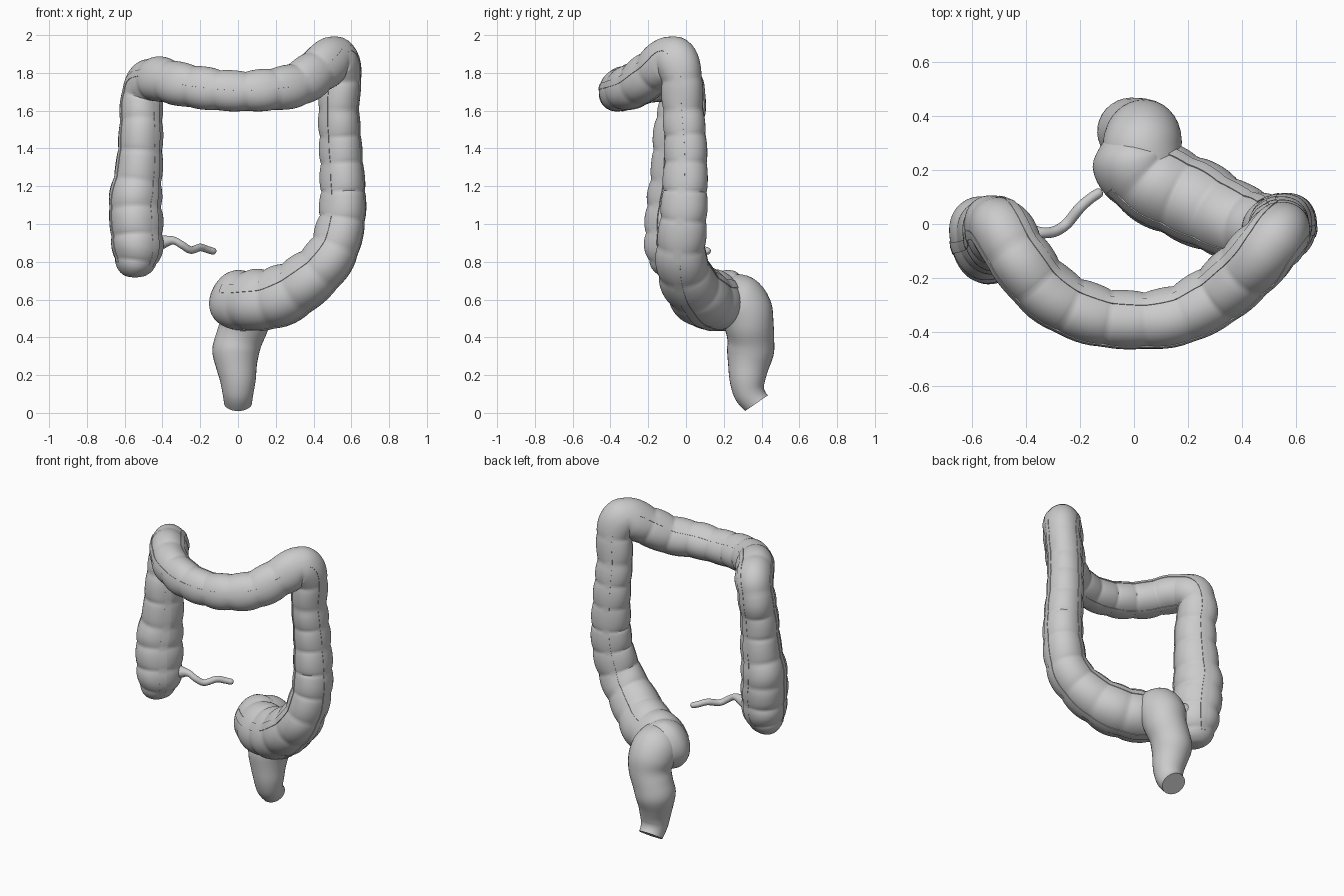
import bpy, bmesh
from math import sin, cos, pi
from mathutils import Vector

if "Cube" in bpy.data.objects:
    bpy.data.objects.remove(bpy.data.objects["Cube"])

CENTRE = Vector((0, 0.12, 1.6))  # the colon loops around this point


def sample(pts, step=0.012):
    """Catmull-Rom through (x, y, z, radius) points, evenly spaced."""
    P = [Vector(p) for p in pts]
    P = [2 * P[0] - P[1]] + P + [2 * P[-1] - P[-2]]
    dense = []
    for i in range(1, len(P) - 2):
        a, b, c, d = P[i - 1:i + 3]
        for k in range(40):
            t = k / 40
            dense.append(0.5 * (2 * b + (c - a) * t + (2 * a - 5 * b + 4 * c - d) * t * t
                                + (3 * b - a - 3 * c + d) * t ** 3))
    dense.append(P[-2])
    out = [dense[0]]
    for p in dense[1:]:
        if (p - out[-1]).length >= step:
            out.append(p)
    if (dense[-1] - out[-1]).length > 1e-4:
        out.append(dense[-1])
    return out


def frames(path, centre, smooth=5):
    """Position, radius, outward and side vector at each sample."""
    res, n = [], len(path)
    for i, p in enumerate(path):
        a, b = path[max(i - smooth, 0)], path[min(i + smooth, n - 1)]
        t = (b - a).to_3d().normalized()
        pos = p.to_3d()
        o = pos - centre
        o = (o - t * o.dot(t)).normalized()
        res.append((pos, p[3], o, t.cross(o)))
    return res


def make(name, rings):
    """Skin a list of rings into a smooth capped mesh."""
    bm = bmesh.new()
    rows = [[bm.verts.new(v) for v in r] for r in rings]
    m = len(rows[0])
    for a, b in zip(rows, rows[1:]):
        for j in range(m):
            k = (j + 1) % m
            bm.faces.new((a[j], a[k], b[k], b[j]))
    bm.faces.new(rows[0][::-1])
    bm.faces.new(rows[-1])
    bmesh.ops.recalc_face_normals(bm, faces=bm.faces)
    me = bpy.data.meshes.new(name)
    bm.to_mesh(me)
    bm.free()
    ob = bpy.data.objects.new(name, me)
    bpy.context.collection.objects.link(ob)
    bpy.context.view_layer.objects.active = ob
    ob.select_set(True)
    bpy.ops.object.shade_smooth_by_angle(angle=pi / 4)
    ob.select_set(False)


def tube(name, pts, sides=32, step=0.012, shape=lambda s, a: 1.0, centre=CENTRE):
    fr = frames(sample(pts, step), centre)
    ang = [2 * pi * j / sides for j in range(sides)]
    make(name, [[p + (o * cos(a) + s * sin(a)) * r * shape(i * step, a) for a in ang]
                for i, (p, r, o, s) in enumerate(fr)])
    return fr


# Colon: cecum, ascending, transverse, descending, sigmoid
colon_pts = [
    (-.55, -.075, .718, .02), (-.55, -.075, .73, .06), (-.547, -.075, .775, .1),
    (-.535, -.07, .86, .132), (-.54, -.06, 1.0, .14), (-.545, -.05, 1.13, .139),
    (-.525, -.045, 1.3, .123), (-.515, -.04, 1.5, .115), (-.512, -.015, 1.64, .113),
    (-.485, -.03, 1.735, .116), (-.42, -.135, 1.765, .118), (-.31, -.26, 1.74, .115),
    (-.16, -.335, 1.715, .112), (0, -.357, 1.702, .107), (.16, -.34, 1.71, .112),
    (.305, -.265, 1.735, .118), (.42, -.165, 1.81, .121), (.51, -.07, 1.876, .12),
    (.545, -.025, 1.79, .111), (.535, -.015, 1.62, .109), (.545, 0, 1.4, .113),
    (.557, -.005, 1.15, .121), (.545, -.015, .99, .126), (.49, -.025, .83, .134),
    (.37, .01, .705, .146), (.22, .085, .615, .16), (.07, .16, .592, .16),
    (.0, .235, .592, .155), (.01, .29, .58, .12)]
STEP = 0.0105


def haustra(s, a, depth=1.0):
    """Pouches bulging between the three bands, pinched at regular spacing."""
    bump = abs(sin(pi * s / 0.125)) ** 0.6
    lobe = 0.5 - 0.5 * cos(3 * a)
    deep = 1 + 0.12 * sin(a) ** 2 * min(1, max(0, (1.0 - s) / 0.2))
    return deep * (0.925 + depth * bump * (0.05 + 0.05 * lobe) + 0.02 * lobe)


fr = tube("colon", colon_pts, 60, STEP, haustra)

# Taeniae: three thin raised bands running along the colon
for n, base in enumerate((0, 2 * pi / 3, -2 * pi / 3)):
    rings = []
    for i in range(10, len(fr) - 9, 2):
        p, r, o, s = fr[i]
        top = 0.03 + haustra(i * STEP, base)
        rings.append([p + (o * cos(base + w) + s * sin(base + w)) * r * k
                      for w, k in ((-.16, top - .12), (-.16, top), (0, top + .004),
                                   (.16, top), (.16, top - .12))])
    make("taenia_%d" % (n + 1), rings)

# Rectum, smooth and cut off at a slant
tube("rectum", [
    (.06, .18, .595, .13), (.035, .24, .597, .143), (.03, .285, .583, .147),
    (.033, .32, .53, .142), (.03, .335, .46, .13), (.005, .343, .39, .124),
    (-.013, .341, .32, .124), (-.007, .33, .24, .107), (0, .326, .17, .094),
    (0, .334, .11, .083), (0, .352, .075, .077), (0, .374, .052, .074)],
    32, 0.015, centre=Vector((0, -3, -.5)))

# Appendix with rounded tip
tube("appendix", [
    (-.44, -.03, .90, .05), (-.395, -.03, .905, .035), (-.34, -.033, .912, .021),
    (-.295, -.028, .888, .02), (-.25, .0, .862, .02), (-.2, .06, .876, .02),
    (-.16, .095, .864, .019), (-.13, .115, .856, .018), (-.121, .121, .855, .012),
    (-.118, .123, .855, .003)], 16, 0.008, centre=Vector((-.3, 0, 9)))
